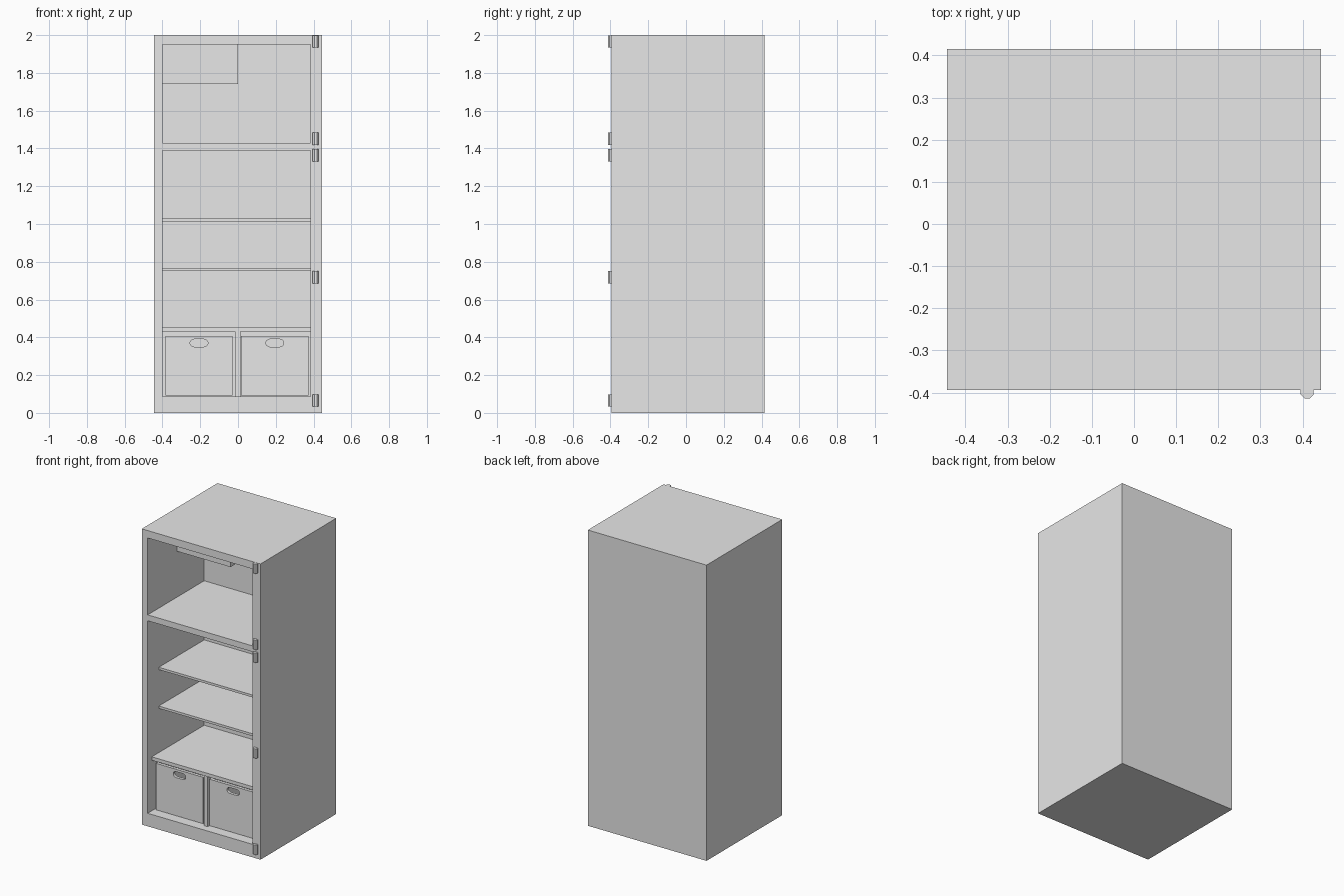
import bpy, bmesh, math

if "Cube" in bpy.data.objects:
    bpy.data.objects.remove(bpy.data.objects["Cube"])

grey = bpy.data.materials.new("light_grey")
grey.diffuse_color = (0.8, 0.8, 0.8, 1)
grey.use_nodes = True
grey.node_tree.nodes["Principled BSDF"].inputs["Base Color"].default_value = grey.diffuse_color


def finish(name, bm):
    bmesh.ops.recalc_face_normals(bm, faces=bm.faces)
    mesh = bpy.data.meshes.new(name)
    bm.to_mesh(mesh)
    bm.free()
    mesh.materials.append(grey)
    obj = bpy.data.objects.new(name, mesh)
    bpy.context.collection.objects.link(obj)
    return obj


def box(name, x, y, z):
    """Box from (min, max) ranges."""
    bm = bmesh.new()
    bmesh.ops.create_cube(bm, size=1)
    for v in bm.verts:
        v.co = [r[0] if c < 0 else r[1] for c, r in zip(v.co, (x, y, z))]
    return finish(name, bm)


def prism(name, points, axis, lo, hi):
    """Extrude a 2D outline along 'y' (points are x, z) or 'z' (points are x, y)."""
    bm = bmesh.new()
    place = (lambda a, b, h: (a, h, b)) if axis == 'y' else (lambda a, b, h: (a, b, h))
    low = [bm.verts.new(place(a, b, lo)) for a, b in points]
    high = [bm.verts.new(place(a, b, hi)) for a, b in points]
    bm.faces.new(low)
    bm.faces.new(high)
    n = len(points)
    for i in range(n):
        j = (i + 1) % n
        bm.faces.new((low[i], low[j], high[j], high[i]))
    return finish(name, bm)


def cut(obj, cutter):
    mod = obj.modifiers.new("cut", 'BOOLEAN')
    mod.operation = 'DIFFERENCE'
    mod.solver = 'EXACT'
    mod.object = cutter
    cutter.hide_render = True
    cutter.hide_set(True)


LEFT, RIGHT = -0.40, 0.384      # inner side walls
FRONT, BACK = -0.394, 0.21      # front plane and inner back wall

# Cabinet body with two compartments
cabinet = box("cabinet", (-0.444, 0.444), (FRONT, 0.415), (0, 2))
cut(cabinet, box("upper_cutter", (LEFT, RIGHT), (-0.6, BACK), (1.43, 1.95)))
cut(cabinet, box("lower_cutter", (LEFT, RIGHT), (-0.6, BACK), (0.088, 1.39)))

# Ice box hanging in the upper compartment
box("ice_box", (LEFT, 0), (-0.08, BACK), (1.74, 1.95))

# Shelves
for name, y, z in (("upper_shelf", -0.275, (1.014, 1.03)),
                   ("middle_shelf", -0.275, (0.752, 0.768)),
                   ("drawer_cover_shelf", -0.35, (0.43, 0.453))):
    box(name, (LEFT, RIGHT), (y, BACK), z)

# Divider between the drawers
box("drawer_divider", (-0.016, 0.013), (-0.343, BACK), (0.088, 0.43))

# Open drawers with a rounded grip slot
for side, x0, x1 in (("left", -0.384, -0.029), ("right", 0.017, 0.373)):
    drawer = box(side + "_drawer", (x0, x1), (-0.33, 0.19), (0.092, 0.406))
    cut(drawer, box(side + "_drawer_cutter", (x0 + 0.015, x1 - 0.015),
                    (-0.31, 0.175), (0.107, 0.6)))
    cx, cz, r, half = (x0 + x1) / 2, 0.37, 0.02, 0.027
    slot = []
    for i in range(16):
        a = math.pi * (i % 8) / 7 - math.pi / 2 + (math.pi if i >= 8 else 0)
        shift = half if i < 8 else -half
        slot.append((cx + shift + r * math.cos(a), cz + r * math.sin(a)))
    cut(drawer, prism(side + "_grip_cutter", slot, 'y', -0.4, -0.25))

# Octagonal hinge barrels for the two doors
R = 0.0155 / math.cos(math.pi / 8)
octagon = [(0.411 + R * math.cos(math.pi * (i + 0.5) / 4),
            -0.3985 + R * math.sin(math.pi * (i + 0.5) / 4)) for i in range(8)]
for i, top in enumerate((1.999, 1.484, 1.397, 0.75, 0.098)):
    prism(f"hinge_{i + 1}", octagon, 'z', top - 0.065, top)
